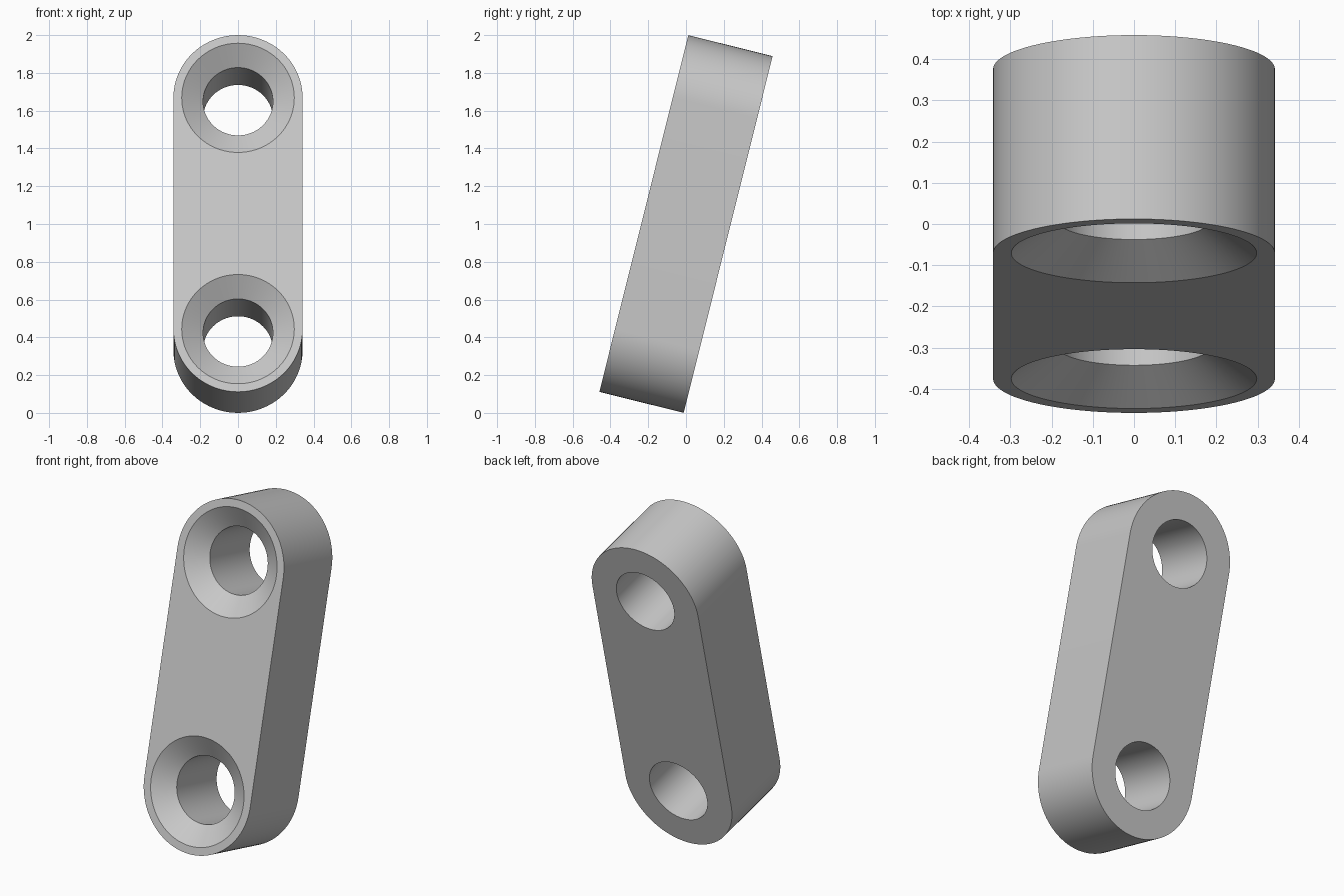
import bpy, bmesh
from math import sin, cos, pi, radians

cube = bpy.data.objects.get("Cube")
if cube:
    bpy.data.objects.remove(cube, do_unlink=True)

HALF_THICK = 0.23      # half of the plate thickness
END_RADIUS = 0.342     # rounded ends
HOLE_OFFSET = 0.631    # hole centres above and below the middle
RIM_RADIUS = 0.298     # countersink at the front face
BORE_RADIUS = 0.185
SINK_DEPTH = 0.08
STEPS = 48             # segments per half circle

bm = bmesh.new()


def loop(points, y):
    """Closed loop of edges through (x, z) points at depth y."""
    verts = [bm.verts.new((x, y, z)) for x, z in points]
    return [bm.edges.new((v, verts[i - 1])) for i, v in enumerate(verts)]


def arc(radius, centre, start, sweep, count):
    angles = [start + sweep * i / STEPS for i in range(count)]
    return [(radius * cos(a), centre + radius * sin(a)) for a in angles]


def bridge(a, b):
    bmesh.ops.bridge_loops(bm, edges=a + b)


# Rounded outer wall
outline = (arc(END_RADIUS, HOLE_OFFSET, 0, pi, STEPS + 1)
           + arc(END_RADIUS, -HOLE_OFFSET, pi, pi, STEPS + 1))
front = loop(outline, -HALF_THICK)
back = loop(outline, HALF_THICK)
bridge(front, back)

# Countersunk screw holes
for centre in (HOLE_OFFSET, -HOLE_OFFSET):
    def circle(radius, y):
        return loop(arc(radius, centre, 0, pi, 2 * STEPS), y)
    rim = circle(RIM_RADIUS, -HALF_THICK)
    neck = circle(BORE_RADIUS, -HALF_THICK + SINK_DEPTH)
    exit_edge = circle(BORE_RADIUS, HALF_THICK)
    bridge(rim, neck)
    bridge(neck, exit_edge)
    front += rim
    back += exit_edge

# Flat front and back faces around the holes
for edges in (front, back):
    bmesh.ops.triangle_fill(bm, edges=edges, use_beauty=True, use_dissolve=False)
bmesh.ops.recalc_face_normals(bm, faces=bm.faces[:])

mesh = bpy.data.meshes.new("link_plate")
bm.to_mesh(mesh)
bm.free()
plate = bpy.data.objects.new("link_plate", mesh)
bpy.context.collection.objects.link(plate)

# Leaning pose, standing on the ground
plate.rotation_euler.x = radians(-14)
plate.location.z = 1

# Plain grey
grey = bpy.data.materials.new("light_grey")
grey.use_nodes = True
colour = (0.58, 0.58, 0.58, 1)
grey.diffuse_color = colour
grey.node_tree.nodes["Principled BSDF"].inputs["Base Color"].default_value = colour
mesh.materials.append(grey)

bpy.ops.object.select_all(action="DESELECT")
plate.select_set(True)
bpy.context.view_layer.objects.active = plate
bpy.ops.object.shade_smooth_by_angle(angle=radians(25))
